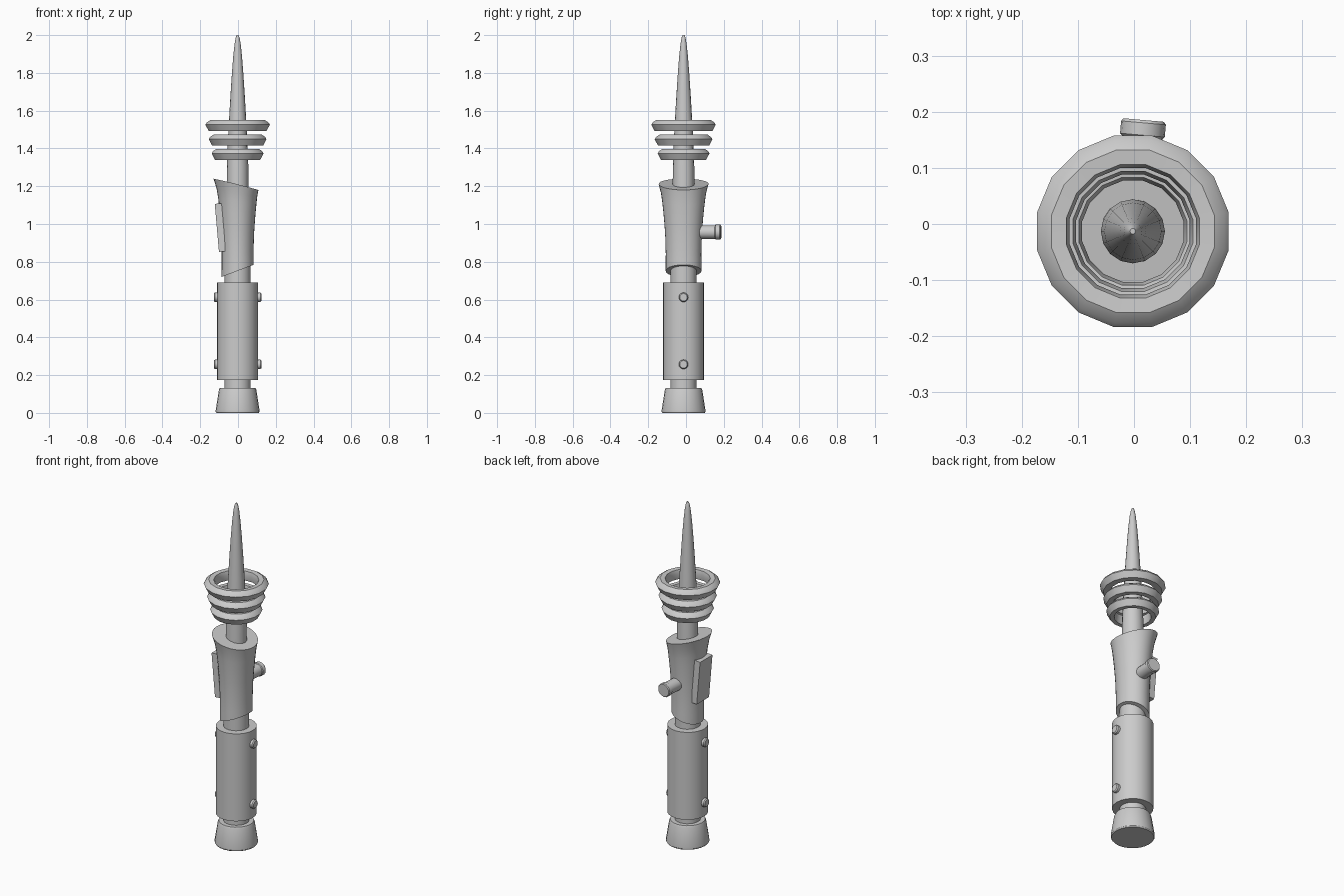
import bpy, bmesh, math
from mathutils import Matrix, Vector

if "Cube" in bpy.data.objects:
    bpy.data.objects.remove(bpy.data.objects["Cube"])

CX, CY = -0.002, -0.013   # main axis of the hilt


def finish(name, bm, smooth=True):
    bmesh.ops.recalc_face_normals(bm, faces=bm.faces[:])
    me = bpy.data.meshes.new(name)
    bm.to_mesh(me)
    bm.free()
    ob = bpy.data.objects.new(name, me)
    bpy.context.collection.objects.link(ob)
    if smooth:
        bpy.ops.object.select_all(action='DESELECT')
        ob.select_set(True)
        bpy.context.view_layer.objects.active = ob
        bpy.ops.object.shade_smooth_by_angle(angle=math.radians(30))
    return ob


def lathe(name, profile, sides=24, matrix=None, closed=False, shape=None, phase=0.0):
    """Spin (radius, height) points round z; closed joins the profile into a ring."""
    bm = bmesh.new()
    loops = []
    for r, z in profile:
        loop = []
        for i in range(sides):
            a = 2 * math.pi * (i + phase) / sides
            p = Vector((r * math.cos(a), r * math.sin(a), z))
            loop.append(bm.verts.new(shape(p, a) if shape else p))
        loops.append(loop)
    pairs = list(zip(loops, loops[1:]))
    if closed:
        pairs.append((loops[-1], loops[0]))
    else:
        bm.faces.new(loops[0])
        bm.faces.new(loops[-1])
    for lo, hi in pairs:
        for i in range(sides):
            j = (i + 1) % sides
            bm.faces.new((lo[i], lo[j], hi[j], hi[i]))
    bm.transform(matrix or Matrix.Translation((CX, CY, 0)))
    return finish(name, bm)


# Pommel, sleeve and the inner rod running between them
lathe("pommel", [(0.112, 0), (0.116, 0.006), (0.116, 0.014), (0.099, 0.122),
                 (0.094, 0.133)])
lathe("lower_sleeve", [(0.109, 0.175), (0.109, 0.69)])
lathe("inner_rod", [(0.069, 0.12), (0.069, 0.9)])

# Tapered spike
lathe("spike", [(0.058, 0.9), (0.057, 1.3), (0.051, 1.45), (0.045, 1.56),
                (0.038, 1.68), (0.030, 1.80), (0.023, 1.89), (0.016, 1.955),
                (0.010, 1.988), (0.005, 2.0)], sides=16)


# Flared upper grip: both ends are cut on a slant, slightly wider in depth
def flare(z):
    pts = [(0.70, 0.085), (0.85, 0.084), (0.95, 0.087), (1.05, 0.094),
           (1.15, 0.104), (1.20, 0.114), (1.26, 0.134)]
    for (z0, r0), (z1, r1) in zip(pts, pts[1:]):
        if z <= z1:
            return r0 + (r1 - r0) * (z - z0) / (z1 - z0)
    return pts[-1][1]


def slant(p, a):
    c = math.cos(a)
    bottom, top = 0.752 + 0.032 * c, 1.21 - 0.030 * c
    z = bottom + (top - bottom) * p.z
    r = flare(z)
    return Vector((r * c, 1.12 * r * math.sin(a), z))


lathe("upper_grip", [(1, i / 10) for i in range(11)], sides=32, shape=slant)

# Three floating rings, widening upwards
for k, (outer, inner, z) in enumerate([(0.140, 0.092, 1.34), (0.156, 0.103, 1.415),
                                       (0.174, 0.115, 1.492)]):
    lathe(f"ring_{k + 1}", [(inner + 0.006, z), (outer - 0.018, z), (outer, z + 0.034),
                            (outer - 0.008, z + 0.046), (outer - 0.026, z + 0.058),
                            (inner + 0.006, z + 0.056), (inner, z + 0.035)],
          sides=16, closed=True, phase=0.5)

# Studs on both sides of the sleeve
for side in (-1, 1):
    for z in (0.257, 0.612):
        m = Matrix.Translation((CX, CY, z)) @ Matrix.Rotation(side * math.pi / 2, 4, 'Y')
        lathe(f"stud_{'left' if side < 0 else 'right'}_{'low' if z < 0.4 else 'high'}",
              [(0.025, 0.09), (0.025, 0.120), (0.020, 0.126)], sides=16, matrix=m)

# Knob on the back
m = (Matrix.Translation((0.0, CY, 0.957)) @ Matrix.Rotation(math.radians(-5), 4, 'Z')
     @ Matrix.Rotation(-math.pi / 2, 4, 'X'))
lathe("back_knob", [(0.036, 0.05), (0.036, 0.168), (0.040, 0.172), (0.040, 0.194),
                    (0.036, 0.199)], sides=16, matrix=m)

# Leaning side plate on the left of the grip
bm = bmesh.new()
bmesh.ops.create_cube(bm, size=1)
bm.transform(Matrix.Translation((-0.094, CY, 0.981)) @ Matrix.Rotation(math.radians(-5), 4, 'Y')
             @ Matrix.Diagonal((0.036, 0.115, 0.255, 1)))
finish("side_plate", bm, smooth=False)
